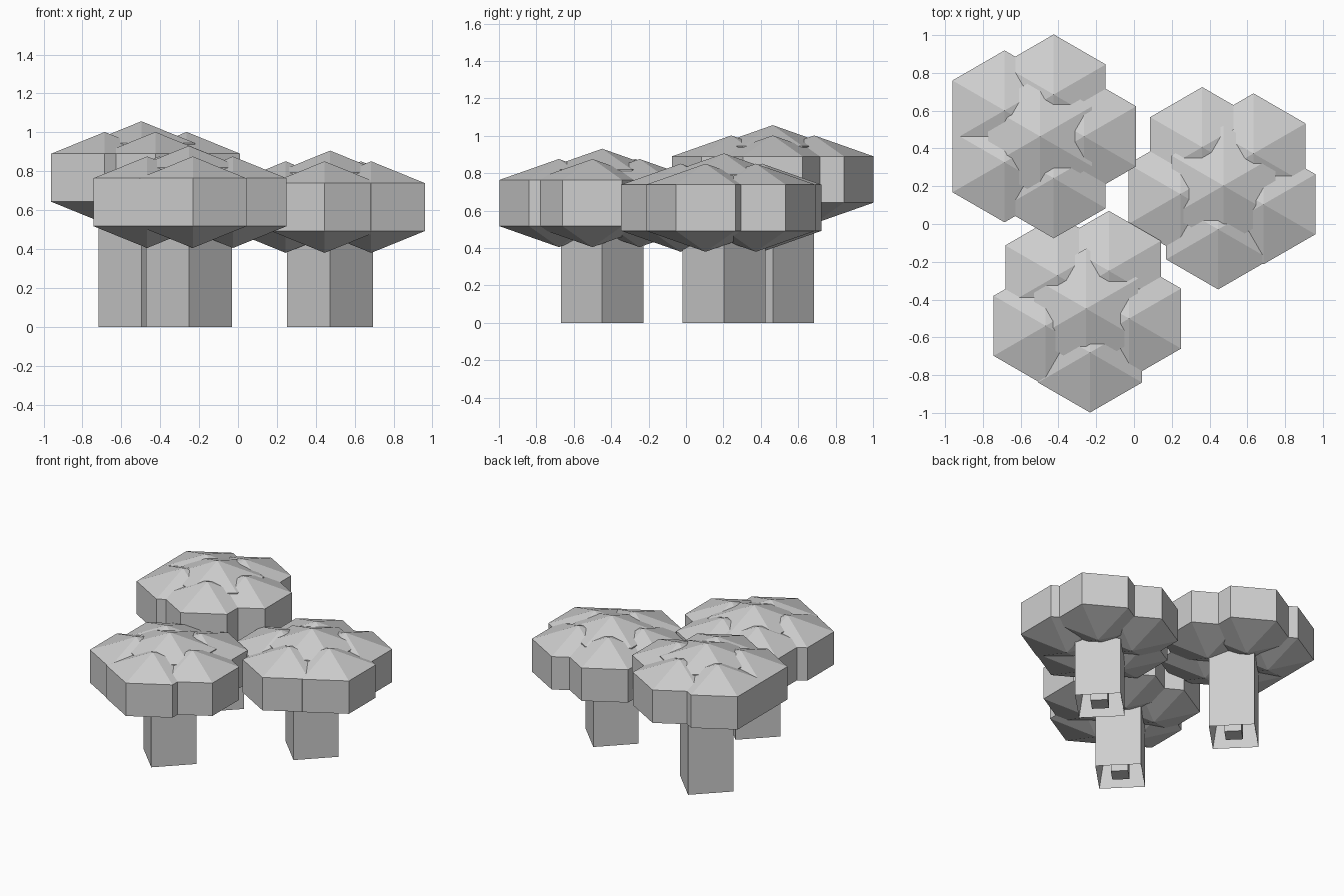
import bpy, bmesh
from math import cos, sin, pi, radians

cube = bpy.data.objects.get("Cube")
if cube:
    bpy.data.objects.remove(cube, do_unlink=True)

grey = bpy.data.materials.new("light_grey")
grey.use_nodes = True
colour = (0.62, 0.62, 0.62, 1)
grey.diffuse_color = colour
grey.node_tree.nodes["Principled BSDF"].inputs["Base Color"].default_value = colour

PUFF_R = 0.318      # hexagon corner radius
RING_R = 0.233      # distance of outer puffs from the tree axis
BAND = 0.247        # height of the upright band
TIP = 0.112         # height of each pointed end
LIFT = 0.055        # extra height of the middle puff
TRUNK_R = 0.221


def ring(bm, x, y, z, r, sides, start):
    return [bm.verts.new((x + r * cos(start + 2 * pi * i / sides),
                          y + r * sin(start + 2 * pi * i / sides), z))
            for i in range(sides)]


def bridge(bm, a, b):
    for i in range(len(a)):
        j = (i + 1) % len(a)
        bm.faces.new((a[i], a[j], b[j], b[i]))


def fan(bm, loop, tip):
    for i in range(len(loop)):
        bm.faces.new((loop[i], loop[(i + 1) % len(loop)], tip))


def finish(bm, name):
    bmesh.ops.recalc_face_normals(bm, faces=bm.faces)
    mesh = bpy.data.meshes.new(name)
    bm.to_mesh(mesh)
    bm.free()
    mesh.materials.append(grey)
    bpy.context.collection.objects.link(bpy.data.objects.new(name, mesh))


def puff(name, x, y, z):
    # Hexagonal band closed by a low pyramid above and below
    bm = bmesh.new()
    low = ring(bm, x, y, z, PUFF_R, 6, pi / 2)
    high = ring(bm, x, y, z + BAND, PUFF_R, 6, pi / 2)
    bridge(bm, low, high)
    fan(bm, high, bm.verts.new((x, y, z + BAND + TIP)))
    fan(bm, low, bm.verts.new((x, y, z - TIP)))
    finish(bm, name)


def trunk(name, x, y, top):
    # Square post with a deep tapering hollow in its foot
    bm = bmesh.new()
    loops = [ring(bm, x, y, z, r, 4, 0) for z, r in
             ((top, TRUNK_R), (0, TRUNK_R), (0.3, TRUNK_R * 0.68))]
    for a, b in zip(loops, loops[1:]):
        bridge(bm, a, b)
    bm.faces.new(loops[0])
    bm.faces.new(loops[-1])
    finish(bm, name)


def peg(name, x, y):
    # Small square peg hanging inside the hollow
    bm = bmesh.new()
    low = ring(bm, x, y, 0.01, 0.083, 4, 0)
    high = ring(bm, x, y, 0.32, 0.083, 4, 0)
    bridge(bm, low, high)
    bm.faces.new(low)
    bm.faces.new(high)
    finish(bm, name)


# Tree name, axis x and y, bottom of the band, turn of the puff ring
trees = (("front_tree", -0.253, -0.448, 0.517, -85),
         ("right_tree", 0.474, 0.203, 0.492, -97),
         ("back_tree", -0.497, 0.464, 0.643, 0))

for name, x, y, z, turn in trees:
    trunk(name + "_trunk", x, y, z + 0.06)
    peg(name + "_peg", x, y)
    puff(name + "_middle_puff", x, y, z + LIFT)
    for i in range(5):
        a = radians(turn + 72 * i)
        puff(f"{name}_outer_puff_{i + 1}", x + RING_R * cos(a), y + RING_R * sin(a), z)
